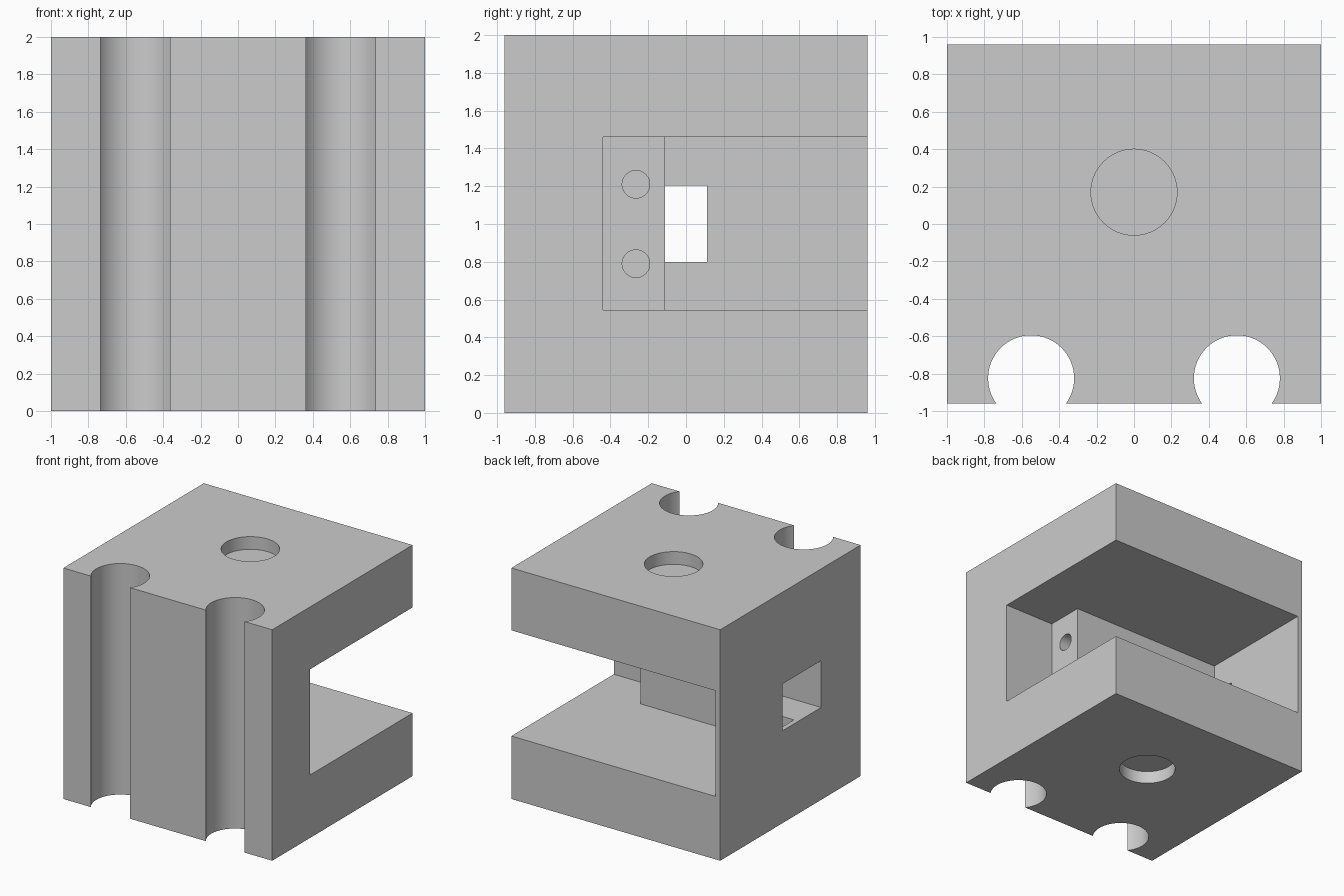
import bpy
import bmesh
from math import radians
from mathutils import Matrix, Vector

default_cube = bpy.data.objects.get("Cube")
if default_cube:
    bpy.data.objects.remove(default_cube, do_unlink=True)

grey = bpy.data.materials.new("plain_grey")
grey.use_nodes = True
grey.diffuse_color = (0.6, 0.6, 0.6, 1)
grey.node_tree.nodes["Principled BSDF"].inputs["Base Color"].default_value = (0.6, 0.6, 0.6, 1)


def finish(name, bm):
    """Turn a bmesh into a named grey object."""
    bmesh.ops.recalc_face_normals(bm, faces=bm.faces)
    mesh = bpy.data.meshes.new(name)
    bm.to_mesh(mesh)
    bm.free()
    mesh.materials.append(grey)
    obj = bpy.data.objects.new(name, mesh)
    bpy.context.collection.objects.link(obj)
    return obj


def prism(name, outline, z0, z1):
    """Extrude a plan outline from z0 up to z1."""
    bm = bmesh.new()
    face = bm.faces.new([bm.verts.new((x, y, z0)) for x, y in outline])
    grown = bmesh.ops.extrude_face_region(bm, geom=[face])["geom"]
    top = [v for v in grown if isinstance(v, bmesh.types.BMVert)]
    bmesh.ops.translate(bm, verts=top, vec=(0, 0, z1 - z0))
    return finish(name, bm)


def box(name, x0, x1, y0, y1, z0, z1):
    return prism(name, [(x0, y0), (x1, y0), (x1, y1), (x0, y1)], z0, z1)


def rod(name, start, end, radius):
    """Cylinder between two points."""
    a, b = Vector(start), Vector(end)
    turn = Vector((0, 0, 1)).rotation_difference(b - a).to_matrix().to_4x4()
    bm = bmesh.new()
    bmesh.ops.create_cone(bm, cap_ends=True, segments=64, radius1=radius, radius2=radius,
                          depth=(b - a).length,
                          matrix=Matrix.Translation((a + b) / 2) @ turn)
    return finish(name, bm)


# Main block
body = box("bracket_block", -1, 1, -0.96, 0.96, 0, 2)

# Stepped slot, open at the left side and back
cutters = [prism("slot_cutter", [(1.2, -0.44), (0.515, -0.44), (0.515, -0.11),
                                 (-0.957, -0.11), (-0.957, 1.2), (1.2, 1.2)], 0.545, 1.46)]

# Window through the thin wall, running on as a pocket in the step
cutters.append(box("window_cutter", -1.2, -0.4, -0.42, 0.11, 0.8, 1.205))

# Full-height round grooves in the front
for x in (-0.55, 0.55):
    cutters.append(rod("groove_cutter", (x, -0.825, -0.2), (x, -0.825, 2.2), 0.23))

# Shallow round recesses in the top and bottom
for inner, outer in ((1.89, 2.2), (0.11, -0.2)):
    cutters.append(rod("recess_cutter", (0, 0.17, inner), (0, 0.17, outer), 0.23))

# Screw holes in the end of the step
for z in (0.79, 1.21):
    cutters.append(rod("screw_hole_cutter", (0.1, -0.265, z), (0.6, -0.265, z), 0.073))

for cutter in cutters:
    cutter.hide_render = True
    cut = body.modifiers.new(cutter.name, "BOOLEAN")
    cut.operation = "DIFFERENCE"
    cut.solver = "EXACT"
    cut.object = cutter

# Bake the cuts, then drop the cutters
bpy.context.view_layer.update()
evaluated = body.evaluated_get(bpy.context.evaluated_depsgraph_get())
result = bpy.data.meshes.new_from_object(evaluated)
body.modifiers.clear()
body.data = result
result.materials.clear()
result.materials.append(grey)
for face in result.polygons:
    face.material_index = 0
for cutter in cutters:
    bpy.data.objects.remove(cutter, do_unlink=True)

# Smooth the bores, keep the edges sharp
for obj in bpy.context.selected_objects:
    obj.select_set(False)
body.select_set(True)
bpy.context.view_layer.objects.active = body
bpy.ops.object.shade_smooth_by_angle(angle=radians(30))
